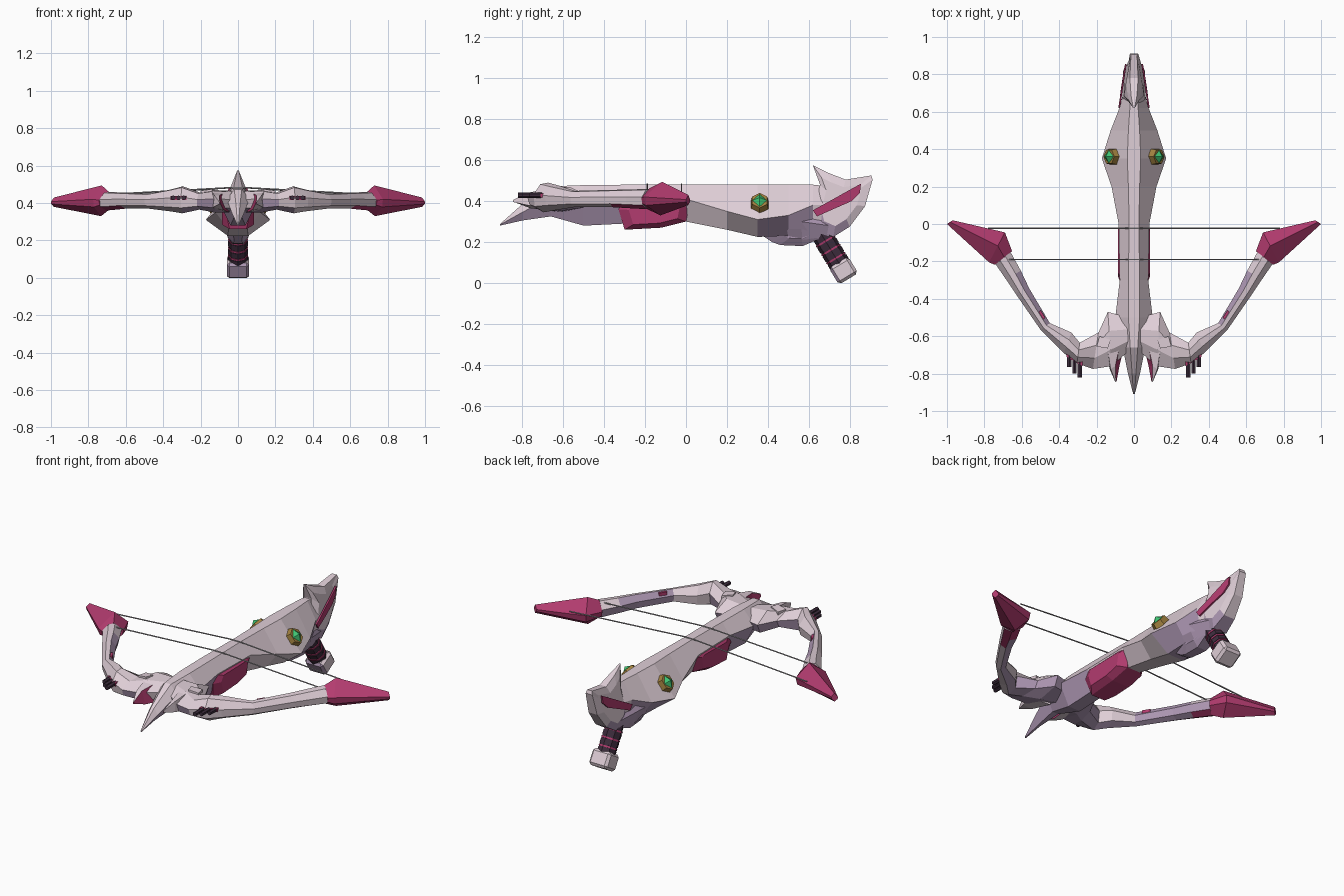
import bpy, bmesh, math
from mathutils import Vector, Matrix

if "Cube" in bpy.data.objects:
    bpy.data.objects.remove(bpy.data.objects["Cube"])


def material(name, rgb):
    m = bpy.data.materials.new(name)
    m.diffuse_color = (*rgb, 1)
    m.use_nodes = True
    m.node_tree.nodes["Principled BSDF"].inputs["Base Color"].default_value = m.diffuse_color
    return m


PALE = material("pale_bone", (0.74, 0.62, 0.68))
MAUVE = material("mauve", (0.42, 0.31, 0.45))
MAGENTA = material("magenta", (0.45, 0.045, 0.16))
DARK = material("dark_plum", (0.045, 0.025, 0.045))
GOLD = material("gold", (0.36, 0.22, 0.05))
GREEN = material("green_gem", (0.05, 0.55, 0.17))
GREY = material("string_grey", (0.42, 0.40, 0.42))


def finish(name, bm, mats, rule=None, mirror=False):
    """Turn a bmesh into a flat shaded object; rule picks the material slot per face."""
    bmesh.ops.recalc_face_normals(bm, faces=bm.faces)
    bm.normal_update()
    if rule:
        for f in bm.faces:
            f.material_index = rule(f.calc_center_median(), f.normal)
    me = bpy.data.meshes.new(name)
    bm.to_mesh(me)
    bm.free()
    for m in mats:
        me.materials.append(m)
    ob = bpy.data.objects.new(name, me)
    bpy.context.collection.objects.link(ob)
    if mirror:
        mod = ob.modifiers.new("mirror", 'MIRROR')
        mod.use_mirror_merge = False
    return ob


def loft(name, rings, mats, rule=None, mirror=False):
    """Skin a row of equal-sized rings and cap both ends."""
    bm = bmesh.new()
    rows = [[bm.verts.new(p) for p in r] for r in rings]
    n = len(rows[0])
    for a, b in zip(rows, rows[1:]):
        for i in range(n):
            j = (i + 1) % n
            bm.faces.new((a[i], a[j], b[j], b[i]))
    bm.faces.new(rows[0])
    bm.faces.new(rows[-1])
    return finish(name, bm, mats, rule, mirror)


def slab(name, outline, centre, half, inset, mats, rule=None):
    """Faceted plate: side outline of (y, z, half width) with a raised middle of half(y, z)."""
    cy, cz = centre
    inner = [(cy + (y - cy) * inset, cz + (z - cz) * inset) for y, z, w in outline]
    ring = lambda s: [(s * w, y, z) for y, z, w in outline]
    flat = lambda s: [(s * half(y, z), y, z) for y, z in inner]
    return loft(name, [flat(-1), ring(-1), ring(1), flat(1)], mats, rule)


def prism(name, p0, p1, r, sides, mat, r2=None, squash=1.0, mirror=False):
    p0, p1 = Vector(p0), Vector(p1)
    d = p1 - p0
    bm = bmesh.new()
    m = Matrix.Translation((p0 + p1) / 2) @ d.to_track_quat('Z', 'Y').to_matrix().to_4x4()
    bmesh.ops.create_cone(bm, cap_ends=True, segments=sides, radius1=r,
                          radius2=r if r2 is None else r2, depth=d.length,
                          matrix=m @ Matrix.Diagonal((squash, 1, 1, 1)))
    return finish(name, bm, [mat], mirror=mirror)


def body_ring(y, wt, zt, ww, zw, wb, zb):
    return [(-wt, y, zt), (wt, y, zt), (ww, y, zw), (wb, y, zb), (-wb, y, zb), (-ww, y, zw)]


# Stock: from the front spike to the rear wrist
stock = [(-0.91, .003, .287, .004, .284, .003, .28),
         (-0.80, .010, .385, .032, .345, .008, .305),
         (-0.66, .020, .472, .060, .42, .020, .325),
         (-0.50, .030, .478, .100, .40, .040, .28),
         (-0.30, .030, .480, .076, .41, .040, .29),
         (0.00, .026, .480, .082, .41, .040, .30),
         (0.20, .030, .480, .120, .35, .050, .26),
         (0.35, .036, .480, .172, .31, .055, .225),
         (0.50, .030, .480, .125, .33, .055, .23),
         (0.62, .022, .480, .078, .38, .050, .235),
         (0.72, .014, .470, .050, .38, .035, .245)]
loft("stock", [body_ring(*s) for s in stock], [PALE, MAUVE],
     lambda c, n: int(n.z < -0.15 and (c.y > 0.4 or c.y < -0.3)))


# Rear head with its forward-pointing horn, narrowing to the back and the top
def head_half(y, z):
    return .062 - .18 * max(0, y - .74) - .4 * max(0, z - .43)


slab("rear_head",
     [(.62, .575, .004), (.69, .54, .016), (.78, .505, .022), (.905, .525, .016), (.912, .505, .022),
      (.875, .375, .028), (.80, .275, .036), (.72, .225, .045), (.64, .26, .045), (.62, .34, .05),
      (.655, .48, .024)],
     (.75, .39), head_half, .68, [PALE, MAUVE],
     lambda c, n: int(c.z < .30 or (c.z < .34 and c.y < .7)))

# Painted strip on each side of the rear head
strip = [(.62, .355), (.64, .325), (.73, .365), (.81, .40), (.85, .44), (.855, .485), (.80, .455), (.72, .41)]


def strip_x(y, z):
    return max(.084 - .19 * (y - .62), head_half(y, .43) + .007)


loft("head_strip", [[(strip_x(y, z) - d, y, z) for y, z in strip] for d in (.009, 0)], [MAGENTA], mirror=True)

# Lower fin ahead of the grip
slab("lower_fin", [(.33, .26, .03), (.42, .2, .02), (.46, .185, .025), (.57, .18, .03), (.65, .215, .04),
                   (.70, .25, .04), (.60, .36, .05)],
     (.56, .26), lambda y, z: .055, .55, [MAUVE])

# Side webs sweeping back from the belly to the head
loft("side_web", [[(.10, .42, .30), (.06, .42, .25), (.05, .42, .36)],
                  [(.09, .56, .30), (.05, .57, .21), (.04, .58, .38)],
                  [(.058, .70, .28), (.04, .70, .23), (.03, .70, .34)]], [MAUVE], mirror=True)

# Grip with bands and end cap
TOP, END = Vector((0, .645, .265)), Vector((0, .790, .027))
at = lambda t: TOP.lerp(END, t)
prism("grip", at(0), at(.8), .050, 8, DARK)
for i, t in enumerate((.24, .42, .59)):
    prism(f"grip_band_{i}", at(t), at(t + .032), .0535, 8, MAGENTA)
for i, t in enumerate((.29, .47, .64)):
    prism(f"grip_wrap_{i}", at(t), at(t + .10), .053, 8, DARK)
bm = bmesh.new()
axis = (END - TOP).to_track_quat('Z', 'Y').to_matrix().to_4x4()
bmesh.ops.create_cube(bm, size=1, matrix=Matrix.Translation(at(.86)) @ axis @ Matrix.Diagonal((.12, .11, .095, 1)))
bmesh.ops.bevel(bm, geom=bm.edges[:], offset=.014, segments=1, affect='EDGES')
finish("grip_cap", bm, [PALE, MAUVE], lambda c, n: int(n.y < -.6))

# Underside block
slab("under_block", [(-.33, .36, .066), (-.30, .26, .045), (-.12, .27, .05), (0, .30, .045), (.02, .40, .07),
                     (-.01, .41, .07), (-.30, .405, .068)],
     (-.15, .35), lambda y, z: .086, .72, [MAGENTA])

LIMB = [(0, .62), (.35, 1), (.7, .95), (1, .6), (.95, .2), (.55, 0), (.1, .15)]
TIP = [(0, .55), (.45, 1), (1, .55), (.95, .3), (.5, 0), (.05, .3)]


def limb_ring(inner, outer, zb, zt, prof=LIMB):
    a, b = Vector(inner), Vector(outer)
    return [(*a.lerp(b, t), zb + (zt - zb) * k) for t, k in prof]


# Shoulders and bow limbs
limb = [((.03, -.50), (.03, -.68), .35, .465),
        ((.14, -.47), (.12, -.76), .35, .47),
        ((.19, -.58), (.22, -.775), .365, .455),
        ((.29, -.635), (.305, -.745), .345, .49),
        ((.335, -.58), (.375, -.69), .355, .475),
        ((.45, -.53), (.50, -.565), .37, .45),
        ((.56, -.345), (.635, -.37), .37, .455),
        ((.605, -.25), (.685, -.295), .365, .457),
        ((.66, -.15), (.74, -.215), .36, .46)]


def limb_colour(c, n):
    inward = n.y * .5 - n.x * .85
    if c.x > .635 and n.z < -.3:
        return 2
    if .42 < c.x < .6 and inward > .5:
        return 1
    return int(n.z < -.2 and (c.x < .3 or n.y > 0))


loft("bow_limb", [limb_ring(*s) for s in limb], [PALE, MAUVE, MAGENTA], limb_colour, mirror=True)

# Limb tips
tip = [((.652, -.145), (.744, -.218), .357, .463),
       ((.69, -.045), (.775, -.205), .33, .494),
       ((.97, .02), (1.0, 0), .38, .43)]
loft("limb_tip", [limb_ring(*s, prof=TIP) for s in tip], [MAGENTA], mirror=True)

# Front prongs, coloured on the side facing the spike
loft("front_prong", [[(.075, -.64, .455), (.14, -.68, .46), (.15, -.68, .37), (.05, -.64, .35)],
                     [(.100, -.76, .44), (.125, -.775, .44), (.13, -.775, .38), (.078, -.76, .365)],
                     [(.097, -.84, .405), (.10, -.845, .405), (.10, -.845, .395), (.093, -.84, .395)]],
     [PALE, MAGENTA], lambda c, n: int(n.x < -0.6), mirror=True)

# Raised shoulder plates and small inner-limb accents
loft("shoulder_plate", [[(.125, -.62, z), (.185, -.60, z - .01), (.20, -.655, z - .01), (.14, -.665, z)]
                        for z in (.44, .475)], [PALE], mirror=True)
loft("limb_accent", [[(.475, -.50, z), (.50, -.46, z), (.51, -.47, z), (.485, -.51, z)] for z in (.40, .447)],
     [MAGENTA], mirror=True)

# Peg clusters on the front of the limbs
for i, (x, y) in enumerate(((.29, -.82), (.318, -.80), (.346, -.765))):
    prism(f"peg_{i}", (x, y + .13, .428), (x, y, .428), .013, 6, DARK, mirror=True)
loft("peg_clasp", [[(.275, y, .417), (.36, y + .05, .417), (.36, y + .05, .438), (.275, y, .438)]
                   for y in (-.76, -.70)], [MAGENTA], mirror=True)

# Side jewels in gold settings
normal = Vector((.78, 0, .63))
seat = Vector((.108, .36, .382))
prism("jewel_setting", seat, seat + normal * .034, .054, 6, GOLD, r2=.047, squash=.9, mirror=True)
prism("jewel", seat + normal * .033, seat + normal * .056, .041, 4, GREEN, r2=0, squash=.9, mirror=True)

# Bowstrings, resting over the stock
for name, x, y, z in (("rear_string", .78, -.022, .432), ("front_string", .68, -.19, .447)):
    prism(name + "_side", (x, y, z), (.03, y, .483), .004, 6, GREY, mirror=True)
    prism(name + "_middle", (-.032, y, .483), (.032, y, .483), .004, 6, GREY)
